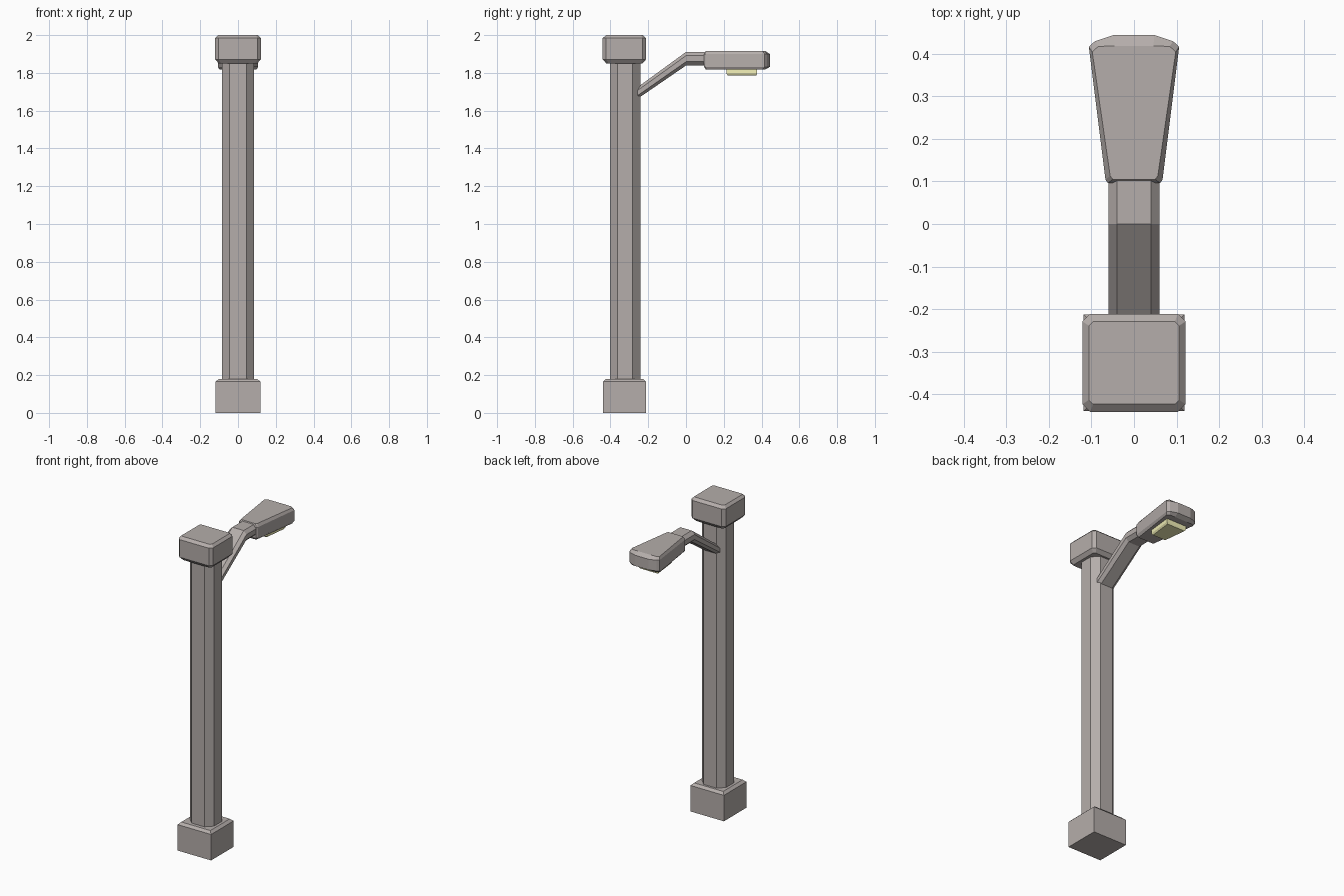
import bpy, bmesh

if "Cube" in bpy.data.objects:
    bpy.data.objects.remove(bpy.data.objects["Cube"])

POLE_Y = -0.326


def material(name, color):
    mat = bpy.data.materials.new(name)
    mat.diffuse_color = color
    mat.use_nodes = True
    mat.node_tree.nodes["Principled BSDF"].inputs["Base Color"].default_value = mat.diffuse_color
    return mat


metal = material("warm_grey", (0.46, 0.42, 0.405, 1))
glow = material("pale_yellow", (0.9, 0.88, 0.48, 1))


def loft(name, rings, mat=metal):
    """Bridge matching closed rings of points and cap both ends."""
    bm = bmesh.new()
    rows = [[bm.verts.new(p) for p in ring] for ring in rings]
    n = len(rows[0])
    for a, b in zip(rows, rows[1:]):
        for i in range(n):
            j = (i + 1) % n
            bm.faces.new((a[i], a[j], b[j], b[i]))
    bm.faces.new(rows[0][::-1])
    bm.faces.new(rows[-1])
    bmesh.ops.recalc_face_normals(bm, faces=bm.faces[:])
    mesh = bpy.data.meshes.new(name)
    bm.to_mesh(mesh)
    bm.free()
    mesh.materials.append(mat)
    obj = bpy.data.objects.new(name, mesh)
    bpy.context.collection.objects.link(obj)
    return obj


def cut_rect(hx, hy, c):
    """Rectangle outline with its corners cut off by c."""
    return [(hx, -hy + c), (hx, hy - c), (hx - c, hy), (-hx + c, hy),
            (-hx, hy - c), (-hx, -hy + c), (-hx + c, -hy), (hx - c, -hy)]


def post_ring(half_x, half_y, cut, z, cy=POLE_Y):
    return [(x, cy + y, z) for x, y in cut_rect(half_x, half_y, cut)]


def square_ring(h, z):
    return [(sx * h, POLE_Y + sy * h * 0.96, z)
            for sx, sy in ((1, -1), (1, 1), (-1, 1), (-1, -1))]


# Square foot block with a chamfered top
loft("base", [square_ring(0.118, 0), square_ring(0.118, 0.165),
              square_ring(0.102, 0.18)])

# Eight-sided pole
loft("pole", [post_ring(0.085, 0.08, 0.04, z, -0.322) for z in (0.15, 1.88)])

# Chamfered cap block
loft("cap", [post_ring(0.102, 0.096, 0.012, 1.85),
             post_ring(0.121, 0.115, 0.018, 1.872),
             post_ring(0.121, 0.115, 0.018, 1.984),
             post_ring(0.106, 0.097, 0.010, 2.0)])

# Bent arm: one cross-section swept along three stations
section = cut_rect(0.06, 0.036, 0.02)
slope = 0.72
stations = [(-0.25, 1.698, 0.85), (0.0, 1.875, 1.0), (0.13, 1.875, 1.0)]
arm_rings = [[(x, y, z + s * h) for x, h in section] for y, z, s in stations]
arm_rings.insert(0, [(x, y - 0.03, z - 0.03 * slope)
                     for x, y, z in arm_rings[0]])
loft("arm", arm_rings)


# Flared lamp head: straight inner front edge, pointed-out rim
def head_ring(z, back, back_y, front, front_y, nose, nose_y):
    half = [(back - 0.006, back_y), (back, back_y + 0.008),
            (front, front_y), (front - 0.014, front_y + 0.013), (nose, nose_y)]
    return [(x, y, z) for x, y in half] + [(-x, y, z) for x, y in half[::-1]]


inner = (0.056, 0.105, 0.098, 0.404, 0.046, 0.418)
outer = (0.067, 0.096, 0.106, 0.416, 0.047, 0.444)
loft("lamp_head", [head_ring(1.817, *inner), head_ring(1.832, *outer),
                   head_ring(1.900, *outer), head_ring(1.917, *inner)])


# Yellow light panel under the head
def panel_ring(z, inset):
    pts = [(0.052 - inset, 0.215 + inset), (0.07 - inset, 0.376 - inset / 2)]
    return [(x, y, z) for x, y in pts] + [(-x, y, z) for x, y in pts[::-1]]


loft("light_panel", [panel_ring(1.785, 0.007), panel_ring(1.796, 0.0),
                     panel_ring(1.822, 0.0)], glow)
